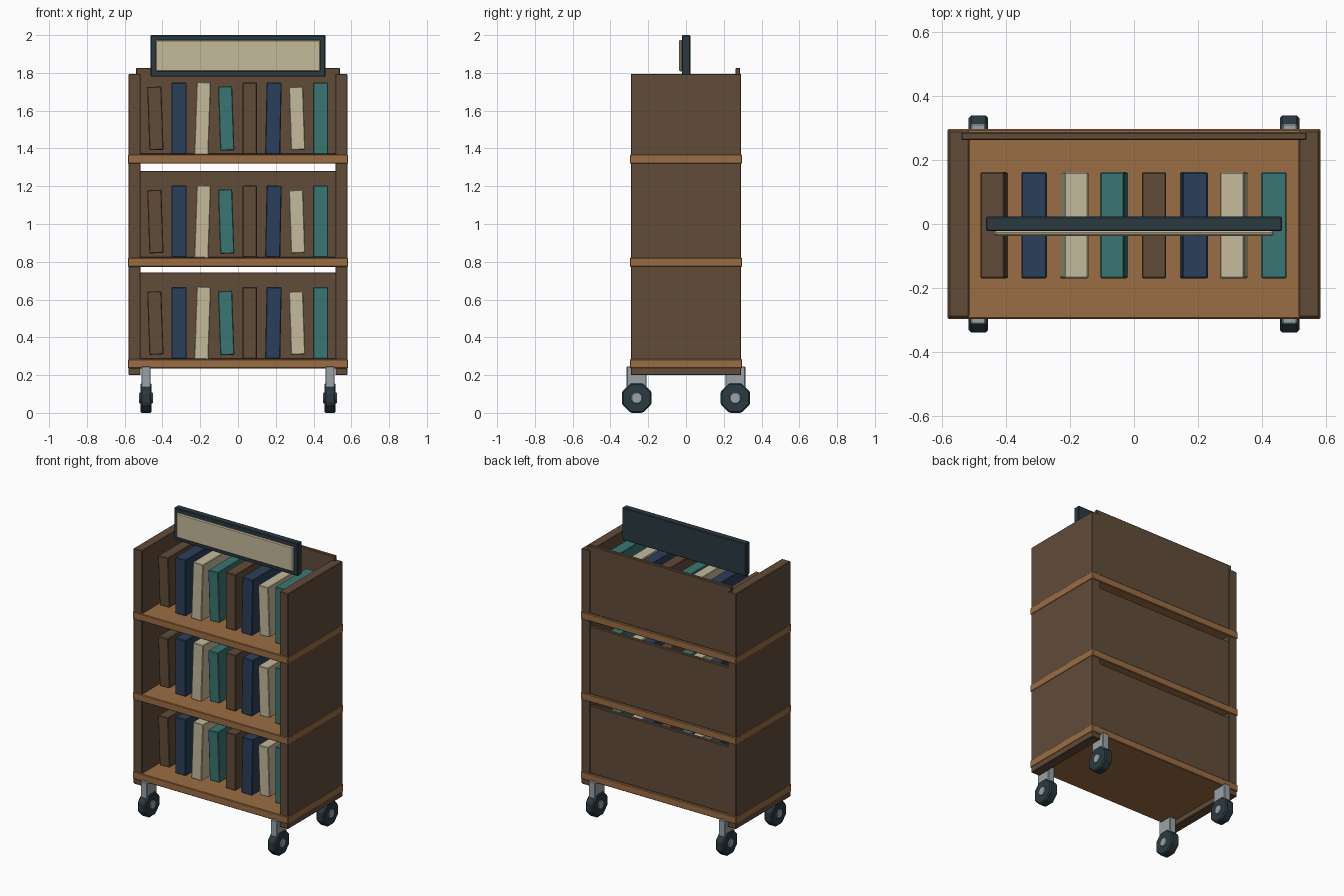
import bpy
import math

old = bpy.data.objects.get("Cube")
if old:
    bpy.data.objects.remove(old, do_unlink=True)


def material(name, hex_code):
    srgb = [int(hex_code[i:i + 2], 16) / 255 for i in (0, 2, 4)]
    lin = [c / 12.92 if c < 0.04045 else ((c + 0.055) / 1.055) ** 2.4 for c in srgb]
    mat = bpy.data.materials.new(name)
    mat.use_nodes = True
    mat.diffuse_color = (*lin, 1)
    mat.node_tree.nodes["Principled BSDF"].inputs["Base Color"].default_value = (*lin, 1)
    return mat


walnut = material("walnut brown", "614C39")
oak = material("oak brown", "9A6D43")
navy = material("navy blue", "2B3F5A")
cream = material("cream", "C5BA9C")
teal = material("teal", "3A7672")
charcoal = material("charcoal", "2A3A41")
steel = material("steel grey", "9AA3A8")


def finish(obj, name, mat, bevel):
    obj.name = name
    obj.data.materials.append(mat)
    if bevel:
        mod = obj.modifiers.new("Edge bevel", 'BEVEL')
        mod.width = bevel
        mod.segments = 1
    return obj


def box(name, mat, xs, ys, zs, bevel=0.004, lean=0):
    """Box between three (low, high) ranges, leaning sideways about its centre."""
    spans = (xs, ys, zs)
    bpy.ops.mesh.primitive_cube_add(size=1, location=[(a + b) / 2 for a, b in spans])
    obj = bpy.context.object
    obj.scale = [b - a for a, b in spans]
    bpy.ops.object.transform_apply(location=False, rotation=False, scale=True)
    obj.rotation_euler.y = math.radians(lean)
    return finish(obj, name, mat, bevel)


def octagon(name, mat, centre, apothem, width, bevel):
    """Flat-sided octagonal disc with its axle along x."""
    bpy.ops.mesh.primitive_cylinder_add(vertices=8, radius=apothem / math.cos(math.pi / 8),
                                        depth=width)
    obj = bpy.context.object
    obj.rotation_euler = (0, 0, math.pi / 8)
    bpy.ops.object.transform_apply(location=False, rotation=True, scale=False)
    obj.rotation_euler = (0, math.pi / 2, 0)
    obj.location = centre
    return finish(obj, name, mat, bevel)


# Side panels
for side, sx in (("left", 1), ("right", -1)):
    box(side + "_side_panel", walnut, sorted((sx * 0.515, sx * 0.58)),
        (-0.292, 0.292), (0.2, 1.795))

# Books on one shelf: colour, width, height, lean in degrees
books = [
    (walnut, 0.075, 0.335, -2), (navy, 0.08, 0.38, 0),
    (cream, 0.076, 0.385, 2), (teal, 0.075, 0.34, -2),
    (walnut, 0.076, 0.38, 0), (navy, 0.08, 0.38, 1.2),
    (cream, 0.076, 0.335, -2), (teal, 0.08, 0.38, 0),
]

# Shelves, each with its back panel and row of books
for level, top in (("lower", 0.285), ("middle", 0.822), ("upper", 1.368)):
    box(level + "_shelf", oak, (-0.583, 0.583), (-0.297, 0.297), (top - 0.049, top))
    box(level + "_back_panel", walnut, (-0.54, 0.54), (0.262, 0.287), (top, top + 0.459))
    for i, (mat, width, height, lean) in enumerate(books):
        x = (i - 3.5) * 0.125
        z = top + 0.191
        box(f"{level}_book_{i + 1}", mat, (x - width / 2, x + width / 2),
            (-0.17, 0.162), (z - height / 2, z + height / 2), 0.004, lean)

# Sign board with a pale face plate
box("sign_frame", charcoal, (-0.463, 0.463), (-0.022, 0.023), (1.78, 2.0))
box("sign_plate", cream, (-0.438, 0.438), (-0.037, -0.02), (1.807, 1.975), 0.006)

# Casters
for fb, sy in (("front", -1), ("back", 1)):
    for side, sx in (("left", 1), ("right", -1)):
        x, y = sx * 0.487, sy * 0.261
        tag = f"{fb}_{side}_caster"
        box(tag + "_fork", steel, (x - 0.024, x + 0.024), (y - 0.053, y + 0.053), (0.11, 0.246))
        octagon(tag + "_wheel", charcoal, (x, y, 0.079), 0.079, 0.06, 0.008)
        octagon(tag + "_hub", steel, (x, y, 0.079), 0.029, 0.072, 0.003)
